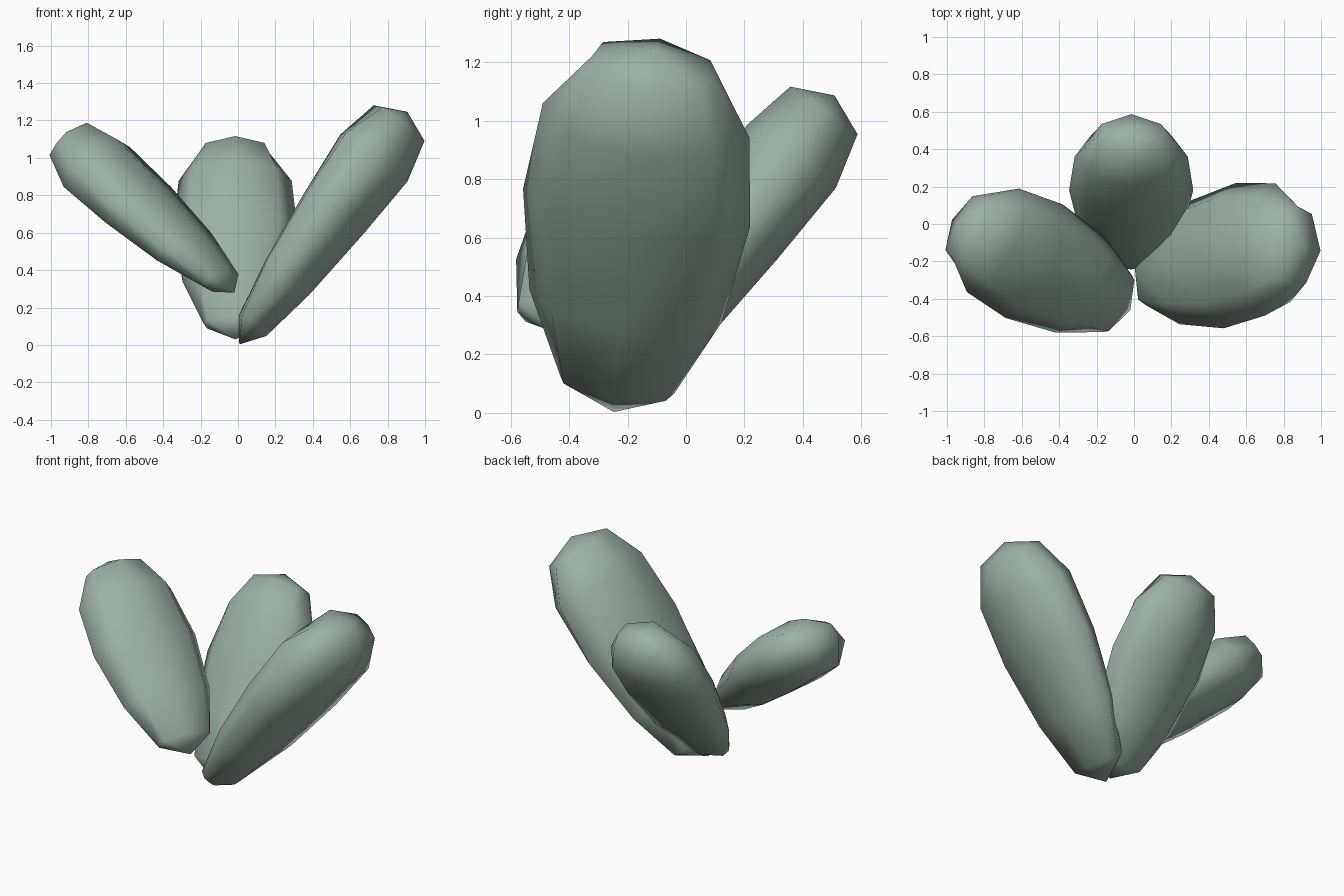
import bpy, bmesh, math
from mathutils import Vector

if "Cube" in bpy.data.objects:
    bpy.data.objects.remove(bpy.data.objects["Cube"])

# Pad profile: distance along axis, half width, half thickness
PROFILE = [(0.12, 0.2, 0.092), (0.45, 0.335, 0.152), (0.865, 0.395, 0.195),
           (1.235, 0.36, 0.222), (1.465, 0.21, 0.168)]
LENGTH = 1.54
R = 0.72
# Eight-sided sections: rounded along the body, squarer at both ends
BODY = [(1, 0), (R, R), (0, 1), (-R, R), (-1, 0), (-R, -R), (0, -1), (R, -R)]
END = [(1, 0), (0.89, 0.55), (0, 1), (-0.89, 0.55),
       (-1, 0), (-0.89, -0.55), (0, -1), (0.89, -0.55)]
SIDES = len(BODY)

green = bpy.data.materials.new("pad_green")
green.diffuse_color = (0.33, 0.44, 0.38, 1)
green.use_nodes = True
green.node_tree.nodes["Principled BSDF"].inputs["Base Color"].default_value = green.diffuse_color


def pad(name, base, axis, across, scale):
    """Flattened eight-sided pad growing from base along axis."""
    base = Vector(base)
    u = Vector(axis).normalized()
    v = Vector(across)
    v = (v - u * v.dot(u)).normalized()
    n = u.cross(v)
    bm = bmesh.new()
    rings = []
    for k, (s, w, t) in enumerate(PROFILE):
        section = END if k in (0, len(PROFILE) - 1) else BODY
        rings.append([bm.verts.new(base + scale * (u * s + v * (w * a) + n * (t * b)))
                      for a, b in section])
    bottom = bm.verts.new(base)
    top = bm.verts.new(base + u * (LENGTH * scale))
    for i in range(SIDES):
        j = (i + 1) % SIDES
        for a, b in zip(rings, rings[1:]):
            bm.faces.new((a[i], a[j], b[j], b[i]))
        bm.faces.new((bottom, rings[0][j], rings[0][i]))
        bm.faces.new((top, rings[-1][i], rings[-1][j]))
    bmesh.ops.recalc_face_normals(bm, faces=bm.faces[:])
    for f in bm.faces:
        f.smooth = True
    mesh = bpy.data.meshes.new(name)
    bm.to_mesh(mesh)
    bm.free()
    mesh.materials.append(green)
    obj = bpy.data.objects.new(name, mesh)
    bpy.context.collection.objects.link(obj)
    return obj


# Three pads fanning out from a common foot
pad("right_pad", (0.007, -0.247, 0.003), (0.585, 0.09, 0.81), (0.08, 0.98, -0.165), 1.0)
pad("back_pad", (-0.015, -0.238, 0.03), (0, 0.577, 0.817), (1, 0, 0), 0.84)
pad("left_pad", (-0.02, -0.46, 0.28), (-0.695, 0.353, 0.635), (0.45, 0.892, -0.005), 0.86)
